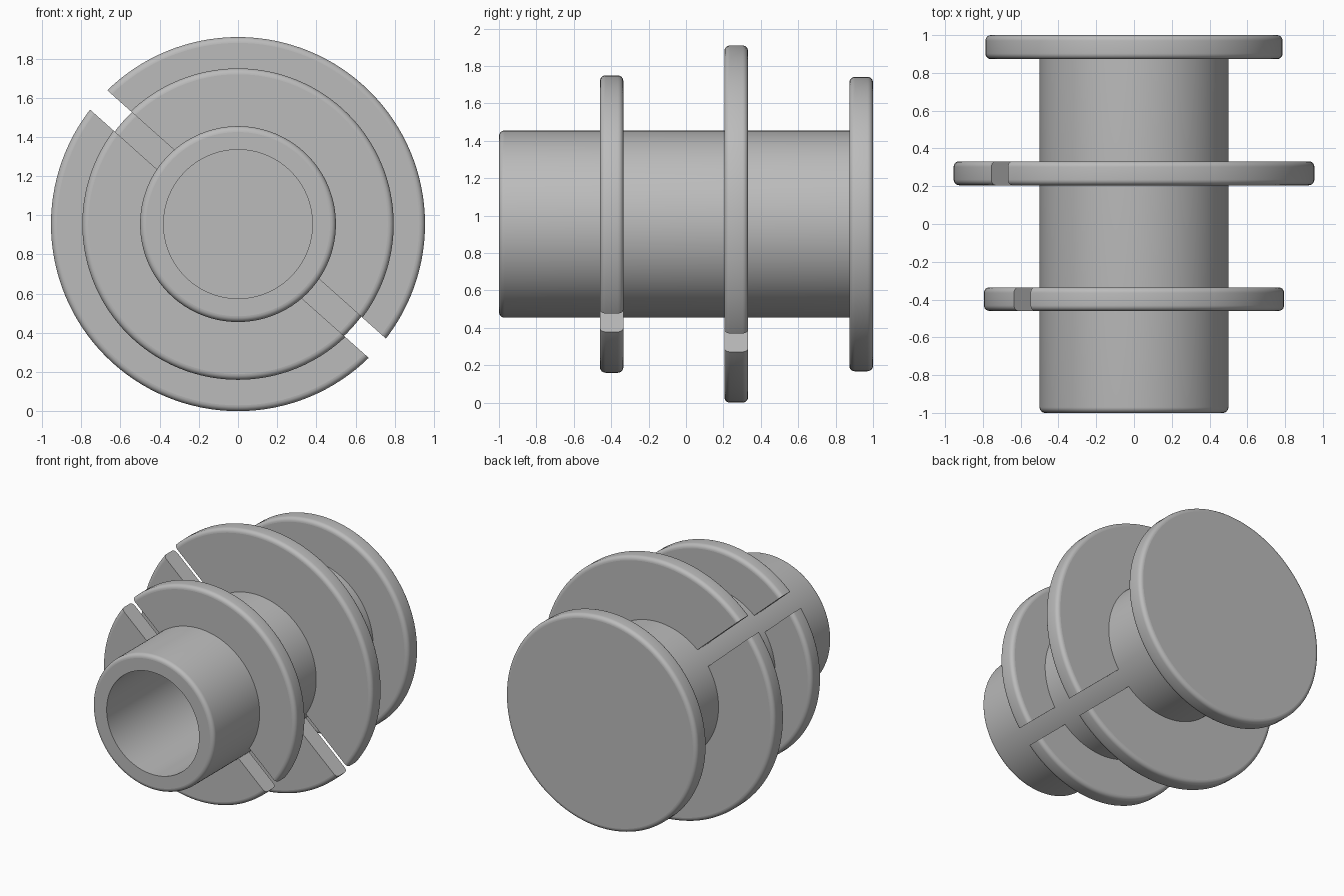
import bpy, bmesh, math
from mathutils import Vector, Matrix

if "Cube" in bpy.data.objects:
    bpy.data.objects.remove(bpy.data.objects["Cube"], do_unlink=True)

AXIS_Z = 0.955
SEGMENTS = 128
ROUND = 0.03
SLOT_ANGLE = math.radians(41.7)
SLOT_HALF = 0.066
TUBE_R, BORE_R = 0.5, 0.38

grey = bpy.data.materials.new("plain grey")
grey.use_nodes = True
color = (0.5, 0.5, 0.5, 1)
grey.diffuse_color = color
grey.node_tree.nodes["Principled BSDF"].inputs["Base Color"].default_value = color


def arc(r, y, start, steps=6):
    """Quarter-circle corner of a profile, centred on (r, y)."""
    angles = [math.radians(start + 90 * i / steps) for i in range(steps + 1)]
    return [(r + ROUND * math.cos(a), y + ROUND * math.sin(a)) for a in angles]


def rounded_profile(inner, outer, y0, y1, round_back=True):
    """Closed (radius, y) outline with rounded outer corners."""
    pts = [(inner, y0)] + arc(outer - ROUND, y0 + ROUND, -90)
    pts += arc(outer - ROUND, y1 - ROUND, 0) if round_back else [(outer, y1)]
    return pts + [(inner, y1)]


def lathe(profile, closed):
    """Turn a profile around the y axis."""
    bm = bmesh.new()
    verts = [bm.verts.new((r, y, 0)) for r, y in profile]
    pairs = list(zip(verts, verts[1:]))
    if closed:
        pairs.append((verts[-1], verts[0]))
    edges = [bm.edges.new(p) for p in pairs]
    bmesh.ops.spin(bm, geom=verts + edges, cent=(0, 0, 0), axis=(0, 1, 0),
                   angle=math.tau, steps=SEGMENTS, use_duplicate=False)
    bmesh.ops.remove_doubles(bm, verts=bm.verts[:], dist=1e-5)
    return bm


def finish(bm, name):
    """Smooth the turned faces, keep ends and cuts flat, and make the object."""
    bmesh.ops.recalc_face_normals(bm, faces=bm.faces[:])
    slot_normal = Vector((math.sin(SLOT_ANGLE), 0, math.cos(SLOT_ANGLE)))
    for f in bm.faces:
        c = f.calc_center_median()
        is_end = abs(f.normal.y) > 0.999
        is_cut = (abs(abs(c.dot(slot_normal)) - SLOT_HALF) < 1e-4
                  and abs(f.normal.dot(slot_normal)) > 0.999)
        f.smooth = not (is_end or is_cut)
    bmesh.ops.transform(bm, matrix=Matrix.Translation((0, 0, AXIS_Z)), verts=bm.verts[:])
    mesh = bpy.data.meshes.new(name)
    bm.to_mesh(mesh)
    bm.free()
    mesh.materials.append(grey)
    bpy.context.collection.objects.link(bpy.data.objects.new(name, mesh))


# Hollow tube, open at the front
finish(lathe(rounded_profile(BORE_R, TUBE_R, -1, 0.9, False), True), "tube")

# Solid end disc closing the back
finish(lathe(rounded_profile(0, 0.787, 0.873, 1), False), "back_disc")

# Flanges split into two halves by a diagonal slot
for name, radius, y0, y1 in (("front_flange", 0.795, -0.46, -0.335),
                             ("middle_flange", AXIS_Z, 0.205, 0.332)):
    for side, sign in (("upper", 1), ("lower", -1)):
        bm = lathe(rounded_profile(TUBE_R - 0.02, radius, y0, y1), True)
        normal = Vector((math.sin(SLOT_ANGLE), 0, math.cos(SLOT_ANGLE))) * sign
        cut = bmesh.ops.bisect_plane(
            bm, geom=bm.verts[:] + bm.edges[:] + bm.faces[:], dist=1e-6,
            plane_co=normal * SLOT_HALF, plane_no=normal, clear_inner=True)
        rim = [e for e in cut["geom_cut"] if isinstance(e, bmesh.types.BMEdge)]
        bmesh.ops.holes_fill(bm, edges=rim, sides=0)
        finish(bm, f"{name}_{side}_half")
